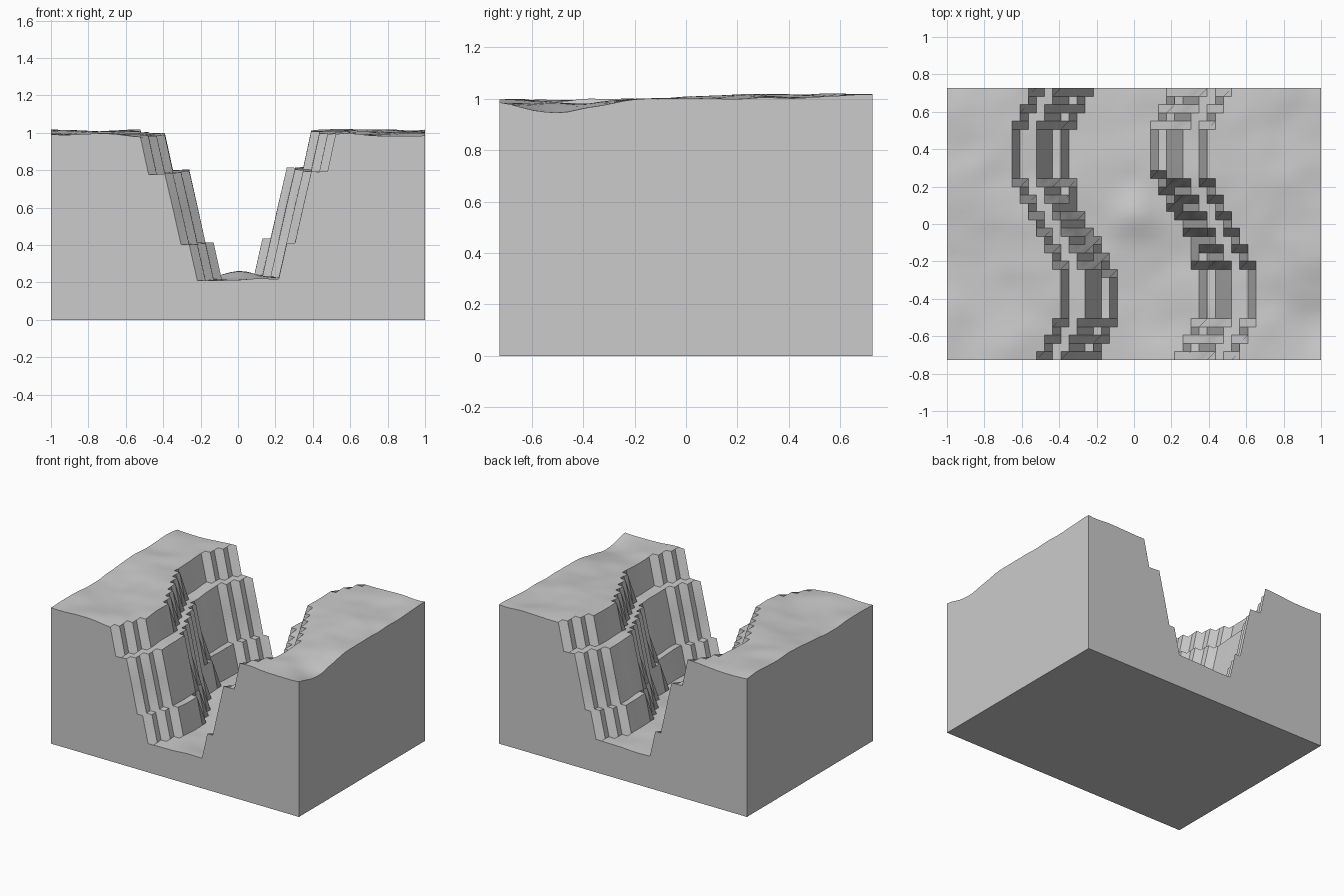
import bpy
import bmesh
import math
from mathutils import Vector, noise

if "Cube" in bpy.data.objects:
    bpy.data.objects.remove(bpy.data.objects["Cube"], do_unlink=True)

HALF_DEPTH = 0.726
CELLS_X, CELLS_Y = 46, 33


def dent(x, y, cx, cy, radius):
    """Soft round bump used for local rises and hollows."""
    return math.exp(-((x - cx) ** 2 + (y - cy) ** 2) / radius ** 2)


def terrace(x, y):
    """Stepped canyon section around a winding centre line."""
    centre = -0.13 * math.sin(math.tau * y / 1.5)
    d = abs(x - centre)
    floor_edge = 0.24 + 0.04 * math.exp(-(y / 0.15) ** 2)
    steps = ((0.5, 1.0), (0.37, 0.8), (0.325, 0.61), (floor_edge, 0.415))
    for edge, level in steps:
        if d >= edge:
            return level
    return 0.222


def roughness(x, y):
    """Gentle rolling ground on every ledge."""
    rolling = 0.016 * noise.noise(Vector((x * 3, y * 4, 0.3)))
    ripple = 0.006 * noise.noise(Vector((x * 8, y * 9, 2.7)))
    tilt = 0.012 * math.sin(2.6 * y)
    hollow = -0.04 * dent(x, y, 1.0, -0.5, 0.16)
    mound = 0.035 * dent(x, y, 0.0, 0.05, 0.12)
    return rolling + ripple + tilt + hollow + mound


# Stepped ground surface
bm = bmesh.new()
bmesh.ops.create_grid(bm, x_segments=CELLS_X, y_segments=CELLS_Y, size=1)
for v in bm.verts:
    v.co.y *= HALF_DEPTH
    v.co.z = terrace(v.co.x, v.co.y) + roughness(v.co.x, v.co.y)

# Straight sides and flat underside
rim = [e for e in bm.edges if e.is_boundary]
skirt = bmesh.ops.extrude_edge_only(bm, edges=rim)["geom"]
for v in skirt:
    if isinstance(v, bmesh.types.BMVert):
        v.co.z = 0
base = [e for e in bm.edges if e.is_boundary]
bmesh.ops.contextual_create(bm, geom=base)
bmesh.ops.recalc_face_normals(bm, faces=bm.faces[:])

mesh = bpy.data.meshes.new("canyon_block")
bm.to_mesh(mesh)
bm.free()

# Stone colour
stone = bpy.data.materials.new("stone_grey")
stone.use_nodes = True
grey = (0.6, 0.6, 0.6, 1)
stone.diffuse_color = grey
stone.node_tree.nodes["Principled BSDF"].inputs["Base Color"].default_value = grey
mesh.materials.append(stone)

canyon = bpy.data.objects.new("canyon_block", mesh)
bpy.context.collection.objects.link(canyon)
bpy.ops.object.select_all(action="DESELECT")
canyon.select_set(True)
bpy.context.view_layer.objects.active = canyon
bpy.ops.object.shade_smooth_by_angle(angle=math.radians(30))
